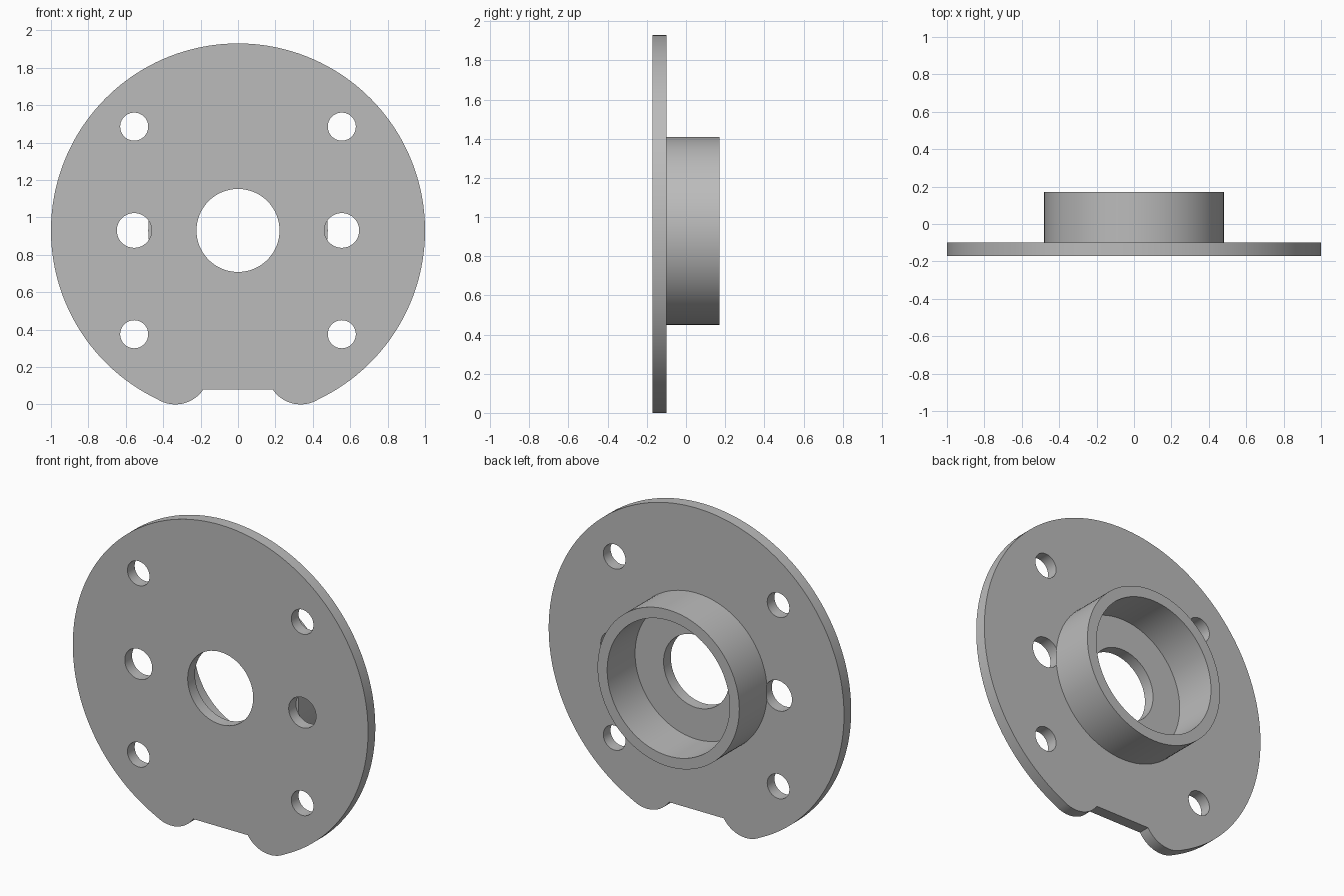
import bpy, bmesh
from math import sin, cos, pi, atan2, radians

if "Cube" in bpy.data.objects:
    bpy.data.objects.remove(bpy.data.objects["Cube"])

CENTRE_Z = 0.93
FRONT, SEAT, BACK = -0.17, -0.10, 0.17

metal = bpy.data.materials.new("grey metal")
metal.use_nodes = True
colour = (0.5, 0.5, 0.5, 1)
metal.diffuse_color = colour
metal.node_tree.nodes["Principled BSDF"].inputs["Base Color"].default_value = colour


def arc(cx, cz, r, start, end, steps):
    return [(cx + r * cos(start + (end - start) * i / steps),
             cz + r * sin(start + (end - start) * i / steps)) for i in range(steps + 1)]


def circle(cx, cz, r, steps=64):
    return arc(cx, cz, r, 0, 2 * pi, steps)[:-1]


def extruded_part(name, loops, y0, y1):
    """Fill an outline with its holes in the XZ plane and extrude it along Y."""
    bm = bmesh.new()
    for loop in loops:
        verts = [bm.verts.new((x, y0, z)) for x, z in loop]
        for a, b in zip(verts, verts[1:] + verts[:1]):
            bm.edges.new((a, b))
    bmesh.ops.triangle_fill(bm, edges=bm.edges[:], use_beauty=True, normal=(0, -1, 0))
    result = bmesh.ops.extrude_face_region(bm, geom=bm.faces[:], use_keep_orig=True)
    moved = [g for g in result["geom"] if isinstance(g, bmesh.types.BMVert)]
    bmesh.ops.translate(bm, verts=moved, vec=(0, y1 - y0, 0))
    bmesh.ops.recalc_face_normals(bm, faces=bm.faces[:])
    bmesh.ops.dissolve_limit(bm, angle_limit=radians(0.1), verts=bm.verts[:], edges=bm.edges[:])
    mesh = bpy.data.meshes.new(name)
    bm.to_mesh(mesh)
    bm.free()
    mesh.materials.append(metal)
    obj = bpy.data.objects.new(name, mesh)
    bpy.context.collection.objects.link(obj)
    bpy.ops.object.select_all(action="DESELECT")
    obj.select_set(True)
    bpy.context.view_layer.objects.active = obj
    bpy.ops.object.shade_smooth_by_angle(angle=radians(30))
    return obj


# Plate outline: rounded lobe beside the notch, blending into the big disc
lobe_x, lobe_z, lobe_r = 0.335, 0.18, 0.18
blend = atan2(lobe_z - CENTRE_Z, lobe_x)
notch = atan2(0.08 - lobe_z, 0.185 - lobe_x) 
right_half = arc(lobe_x, lobe_z, lobe_r, notch, blend, 16)
right_half += arc(0, CENTRE_Z, 1, blend, pi / 2, 72)[1:]
outline = right_half + [(-x, z) for x, z in reversed(right_half[:-1])]

# Bolt holes on both sides, larger in the middle row
holes = [circle(0, CENTRE_Z, 0.222)]
for side in (-1, 1):
    for dz, r in ((-0.555, 0.075), (0, 0.093), (0.555, 0.075)):
        holes.append(circle(side * 0.555, CENTRE_Z + dz, r, 40))

extruded_part("plate", [outline] + holes, FRONT, SEAT)

# Raised bearing collar on the back
extruded_part("collar", [circle(0, CENTRE_Z, 0.48, 96), circle(0, CENTRE_Z, 0.415, 96)], SEAT, BACK)
